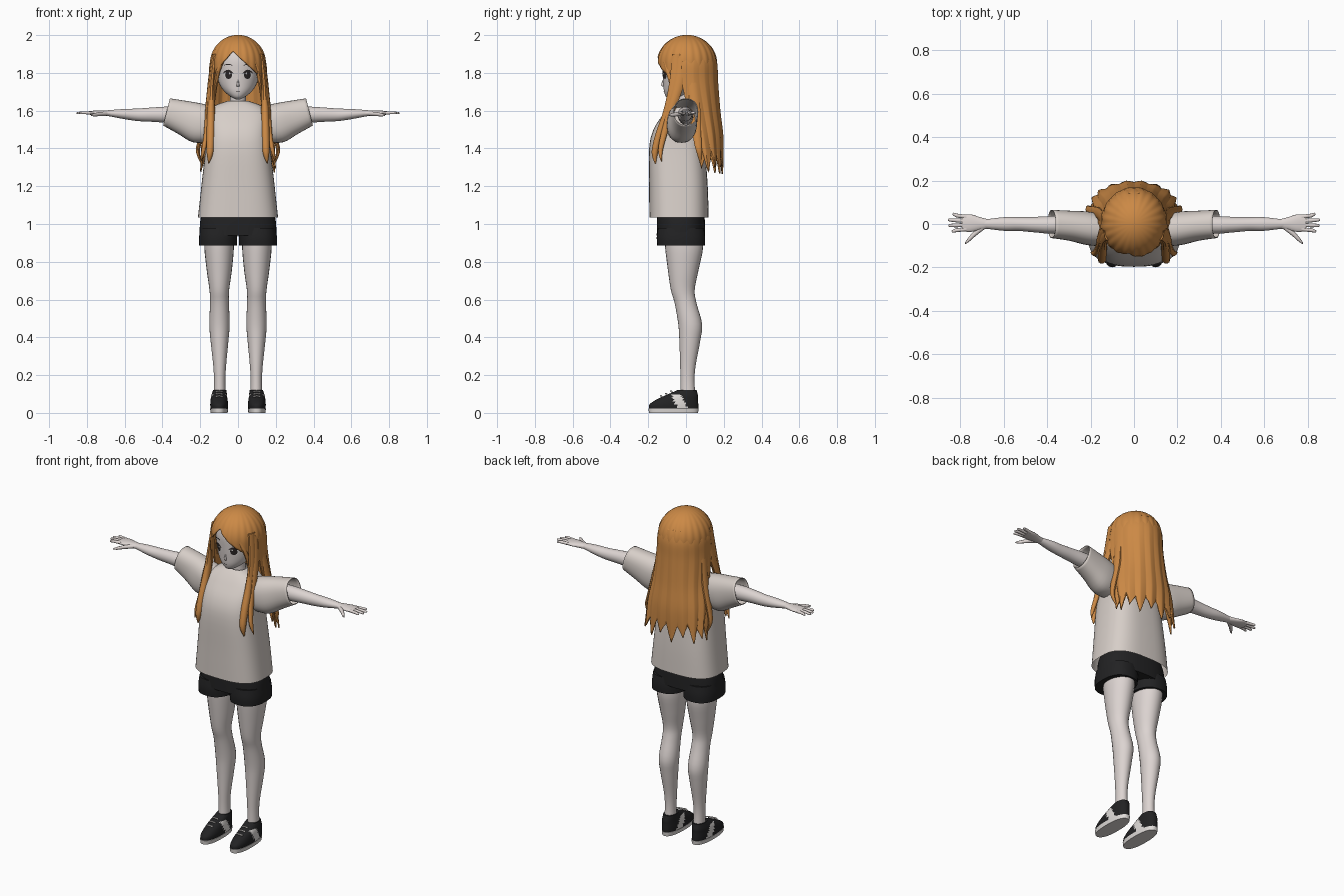
import bpy, bmesh
from math import sin, cos, pi, radians, copysign, acos
from mathutils import Vector
from mathutils.bvhtree import BVHTree

cube = bpy.data.objects.get("Cube")
if cube:
    bpy.data.objects.remove(cube, do_unlink=True)


def material(name, rgb):
    m = bpy.data.materials.new(name)
    m.use_nodes = True
    m.diffuse_color = (*rgb, 1)
    bsdf = next(n for n in m.node_tree.nodes if n.type == 'BSDF_PRINCIPLED')
    bsdf.inputs["Base Color"].default_value = (*rgb, 1)
    bsdf.inputs["Roughness"].default_value = 0.8
    return m


SKIN = material("skin", (0.72, 0.66, 0.64))
SHIRT = material("shirt_cloth", (0.68, 0.62, 0.58))
HAIR = material("orange_hair", (0.60, 0.25, 0.06))
BLACK = material("black_cloth", (0.016, 0.016, 0.017))
WHITE = material("off_white", (0.74, 0.71, 0.69))
DARK = material("eye_dark", (0.025, 0.02, 0.02))


def build(name, verts, faces, mat, mirror=False, thick=0):
    """Mesh object with smooth shading, optional mirror and thickness."""
    me = bpy.data.meshes.new(name)
    me.from_pydata(verts, [], faces)
    bm = bmesh.new()
    bm.from_mesh(me)
    bmesh.ops.recalc_face_normals(bm, faces=bm.faces)
    bm.to_mesh(me)
    bm.free()
    me.materials.append(mat)
    ob = bpy.data.objects.new(name, me)
    bpy.context.collection.objects.link(ob)
    bpy.ops.object.select_all(action='DESELECT')
    bpy.context.view_layer.objects.active = ob
    ob.select_set(True)
    bpy.ops.object.shade_smooth_by_angle(angle=radians(45))
    if thick:
        s = ob.modifiers.new("Thickness", 'SOLIDIFY')
        s.thickness, s.offset = thick, 0
    if mirror:
        ob.modifiers.new("Mirror", 'MIRROR').use_mirror_merge = False
    return ob


def smooth(rings, k=4):
    """Catmull-Rom interpolation of rings (x, y, z, a, b)."""
    p = [Vector(r) for r in rings]
    p = [p[0]] + p + [p[-1]]
    out = []
    for i in range(1, len(p) - 2):
        a, b, c, d = p[i - 1:i + 3]
        for j in range(k):
            t = j / k
            out.append((b * 2 + (c - a) * t + (a * 2 - b * 5 + c * 4 - d) * t ** 2
                        + (b * 3 - a - c * 3 + d) * t ** 3) * 0.5)
    return out + [p[-1]]


def grid_faces(rows, n, closed=True):
    return [(r * n + i, r * n + (i + 1) % n, (r + 1) * n + (i + 1) % n, (r + 1) * n + i)
            for r in range(rows - 1) for i in range(n if closed else n - 1)]


def loft(name, rings, mat, axis='z', n=24, power=2, mirror=False, caps=True, k=4, thick=0):
    """Skin through superellipse sections lying across the axis."""
    rings = smooth(rings, k)
    verts = []
    for r in rings:
        for i in range(n):
            c, s = cos(2 * pi * i / n), sin(2 * pi * i / n)
            u = copysign(abs(c) ** (2 / power), c) * max(r[3], 0.001)
            v = copysign(abs(s) ** (2 / power), s) * max(r[4], 0.001)
            off = (u, v, 0) if axis == 'z' else (0, u, v)
            verts.append(Vector(r[:3]) + Vector(off))
    faces = grid_faces(len(rings), n)
    if caps:
        faces += [tuple(range(n)), tuple(range(len(verts) - n, len(verts)))]
    return build(name, verts, faces, mat, mirror, thick)


# Head, neck and nose
head = loft("head", [(0, -.07, 1.66, .012, .015), (0, -.062, 1.672, .036, .043),
                     (0, -.04, 1.70, .071, .076), (0, -.02, 1.74, .098, .1),
                     (0, -.008, 1.80, .113, .116), (0, 0, 1.87, .122, .125),
                     (0, 0, 1.93, .1, .105), (0, 0, 1.97, .04, .05)], SKIN, n=40)
loft("neck", [(0, .005, 1.56, .06, .05), (0, 0, 1.64, .043, .043), (0, -.005, 1.73, .043, .045)], SKIN)
loft("nose", [(0, -.119, 1.728, .007, .006), (0, -.124, 1.735, .007, .008),
              (0, -.12, 1.762, .003, .004)], SKIN, n=10)

# Face details as thin plates resting on the head
tree = BVHTree.FromPolygons([v.co for v in head.data.vertices],
                            [tuple(p.vertices) for p in head.data.polygons])


def on_face(x, z, lift):
    hit = tree.ray_cast(Vector((x, -1, z)), Vector((0, 1, 0)))[0]
    return Vector((x, hit.y - lift, z))


def disc(name, x, z, rx, rz, mat, lift):
    n = 20
    verts = [on_face(x + rx * f * cos(2 * pi * i / n), z + rz * f * sin(2 * pi * i / n), lift)
             for f in (.05, .5, 1) for i in range(n)]
    build(name, verts, grid_faces(3, n) + [tuple(range(n))], mat, True)


def strip(name, x0, x1, z, arch, w, mat):
    n = 9
    verts = []
    for side in (-1, 1):
        for i in range(n):
            t = i / (n - 1)
            bow = 1 - (2 * t - 1) ** 2
            verts.append(on_face(x0 + (x1 - x0) * t, z + arch * bow + side * w * (.3 + bow) / 2, .005))
    build(name, verts, grid_faces(2, n, False), mat, True)


disc("eye_white", .05, 1.788, .026, .02, WHITE, .002)
disc("iris", .05, 1.789, .018, .021, DARK, .003)
disc("eye_glint", .044, 1.797, .004, .005, WHITE, .0045)
strip("upper_lash", .024, .08, 1.797, .014, .009, DARK)
strip("eyebrow", .026, .078, 1.838, .007, .004, DARK)
strip("mouth", 0, .013, 1.704, -.001, .003, DARK)

# Hair cap: a shell whose lower edge forms the parted fringe
COLS, ROWS = 132, 20
verts = []
for r in range(ROWS):
    for i in range(COLS):
        a = 2 * pi * i / COLS
        d = .145 * sin(a) + .03
        edge = 1.915 - (.9 if d > 0 else 1.25) * abs(d)
        edge = max(edge, 1.75) if cos(a) > 0 else 1.75
        end = acos((edge - 1.85) / .148) if edge > 1.85 else pi / 2 + (1.85 - edge) / .148
        u = .02 + (end - .02) * r / (ROWS - 1)
        rad = sin(u) if u < pi / 2 else 1 - .06 * (u - pi / 2) ** 2
        z = cos(u) if u < pi / 2 else pi / 2 - u
        rad *= 1 + .012 * cos(22 * a) * min(u, 1)
        verts.append((.145 * rad * sin(a), .005 - .155 * rad * cos(a), 1.85 + .148 * z))
build("hair_cap", verts, grid_faces(ROWS, COLS) + [tuple(range(COLS))], HAIR, thick=.006)

# Long back hair: a ridged curtain ending in pointed tips
rows = smooth([(0, .01, 1.92, .12, .13), (0, 0, 1.85, .146, .162), (0, 0, 1.75, .152, .167),
               (0, .03, 1.6, .162, .148), (0, .06, 1.45, .184, .133), (0, .095, 1.285, .19, .095)], 6)
verts, COLS = [], 145
for r, ring in enumerate(rows):
    t = r / (len(rows) - 1)
    for i in range(COLS):
        s = 2 * i / (COLS - 1) - 1
        notch = abs((s * 9) % 2 - 1)
        swell = 1 + (.01 + .08 * t ** 2) * (.5 - notch)
        verts.append((ring[3] * swell * sin(s * 1.7), ring[1] + ring[4] * swell * cos(s * 1.7),
                      ring[2] + t ** 8 * (.09 * notch + .02 * sin(s * 13))))
build("back_hair", verts, grid_faces(len(rows), COLS, False), HAIR, thick=.008)

# Loose locks beside the face and behind the shoulders
locks = {
    "front_lock": [(.122, -.045, 1.9, .015, .03), (.138, -.055, 1.75, .016, .035),
                   (.143, -.095, 1.6, .02, .026), (.145, -.14, 1.48, .021, .022),
                   (.148, -.165, 1.38, .018, .018), (.155, -.162, 1.32, .002, .003)],
    "outer_lock": [(.13, -.02, 1.88, .013, .03), (.146, -.035, 1.75, .014, .03),
                   (.16, -.08, 1.6, .014, .022), (.168, -.115, 1.48, .013, .018),
                   (.183, -.135, 1.39, .011, .013), (.198, -.13, 1.33, .002, .002)],
    "shoulder_wisp": [(.142, .03, 1.75, .012, .03), (.165, .05, 1.6, .014, .028),
                      (.2, .06, 1.45, .012, .022), (.212, .07, 1.38, .01, .015),
                      (.19, .08, 1.31, .002, .002)],
    "temple_lock": [(.085, -.108, 1.86, .012, .012), (.108, -.09, 1.8, .012, .016),
                    (.12, -.07, 1.72, .009, .014), (.125, -.075, 1.64, .002, .002)]}
for name, pts in locks.items():
    loft(name, pts, HAIR, n=10, mirror=True)

# Shirt with open, slanted sleeves
loft("shirt_body", [(0, -.037, 1.035, .212, .157), (0, -.04, 1.2, .194, .155),
                    (0, -.047, 1.4, .172, .148), (0, -.038, 1.5, .166, .134),
                    (0, -.02, 1.58, .162, .102), (0, -.008, 1.625, .125, .078),
                    (0, -.004, 1.65, .06, .055)], SHIRT, n=48, power=2.9, caps=False)
sleeve = loft("sleeve", [(.12, -.03, 1.525, .07, .09), (.2, -.02, 1.535, .075, .1),
                         (.29, -.008, 1.565, .067, .085), (.378, 0, 1.593, .063, .07)],
              SHIRT, 'x', n=32, power=2.3, mirror=True, caps=False, thick=.004)
for v in sleeve.data.vertices:
    v.co.x -= (v.co.z - 1.593) * .25

# Arms and hands
loft("arm", [(.15, 0, 1.57, .04, .045), (.36, -.004, 1.578, .041, .043), (.45, -.003, 1.579, .036, .038),
             (.53, 0, 1.578, .032, .033), (.6, 0, 1.582, .031, .027), (.69, 0, 1.587, .02, .015)],
     SKIN, 'x', mirror=True)
loft("palm", [(.67, 0, 1.586, .021, .016), (.71, .002, 1.587, .03, .015),
              (.75, .004, 1.588, .04, .013), (.79, .004, 1.588, .038, .009)], SKIN, 'x', mirror=True)
for i, tip in enumerate((.838, .853, .855, .835)):
    y0, y1 = -.024 + .019 * i, -.033 + .026 * i
    loft("finger_%d" % (i + 1), [(.77, y0, 1.588, .009, .009), (.815, (y0 + y1) / 2, 1.589, .009, .008),
                                 (tip - .006, y1, 1.587, .007, .006), (tip, y1, 1.587, .002, .002)],
         SKIN, 'x', n=10, mirror=True)
loft("thumb", [(.69, -.012, 1.585, .014, .012), (.73, -.042, 1.582, .015, .011),
               (.76, -.072, 1.578, .011, .009), (.778, -.09, 1.576, .003, .003)],
     SKIN, 'x', n=10, mirror=True)

# Shorts
loft("shorts_hips", [(0, -.027, 1.1, .17, .12), (0, -.027, 1.03, .198, .126),
                     (0, -.027, .94, .204, .128)], BLACK, n=40, power=2.5)
loft("shorts_leg", [(.102, -.027, .98, .098, .122), (.105, -.027, .93, .101, .128),
                    (.106, -.026, .885, .1, .126)], BLACK, n=32, power=2.4, mirror=True)

# Legs
loft("leg", [(.1, -.015, .95, .075, .1), (.1, -.01, .87, .078, .1), (.099, -.015, .75, .066, .08),
             (.099, -.017, .65, .052, .063), (.098, -.002, .58, .05, .058), (.098, .022, .47, .054, .063),
             (.098, .02, .38, .047, .055), (.097, .01, .25, .034, .041), (.097, .008, .17, .03, .037),
             (.097, .01, .09, .032, .04)], SKIN, mirror=True)

# Shoes: pale sole, black upper with a pale side band, lace bars
loft("shoe_sole", [(.1, -.066, 0, .045, .13), (.1, -.066, .024, .048, .133)],
     WHITE, n=40, power=2.4, mirror=True, k=1)
shoe = loft("shoe_upper", [(.1, -.066, .022, .046, .131), (.1, -.064, .045, .047, .129),
                           (.1, -.047, .07, .045, .111), (.1, -.026, .09, .042, .09),
                           (.098, -.005, .11, .038, .064), (.097, .006, .122, .035, .05)],
            BLACK, n=56, power=2.3, mirror=True, k=5)
shoe.data.materials.append(WHITE)
for p in shoe.data.polygons:
    c = p.center
    if abs(p.normal.x) > .5 and .025 < c.z < .1 and abs(c.y + .035 + (c.z - .06) * .5) < .026:
        p.material_index = 1
for i in range(3):
    y, z = -.128 + .026 * i, .086 + .013 * i
    loft("lace_%d" % (i + 1), [(.08, y, z, .005, .004), (.1, y - .004, z + .004, .005, .004),
                               (.12, y, z, .005, .004)], WHITE, 'x', n=8, mirror=True, k=2)
